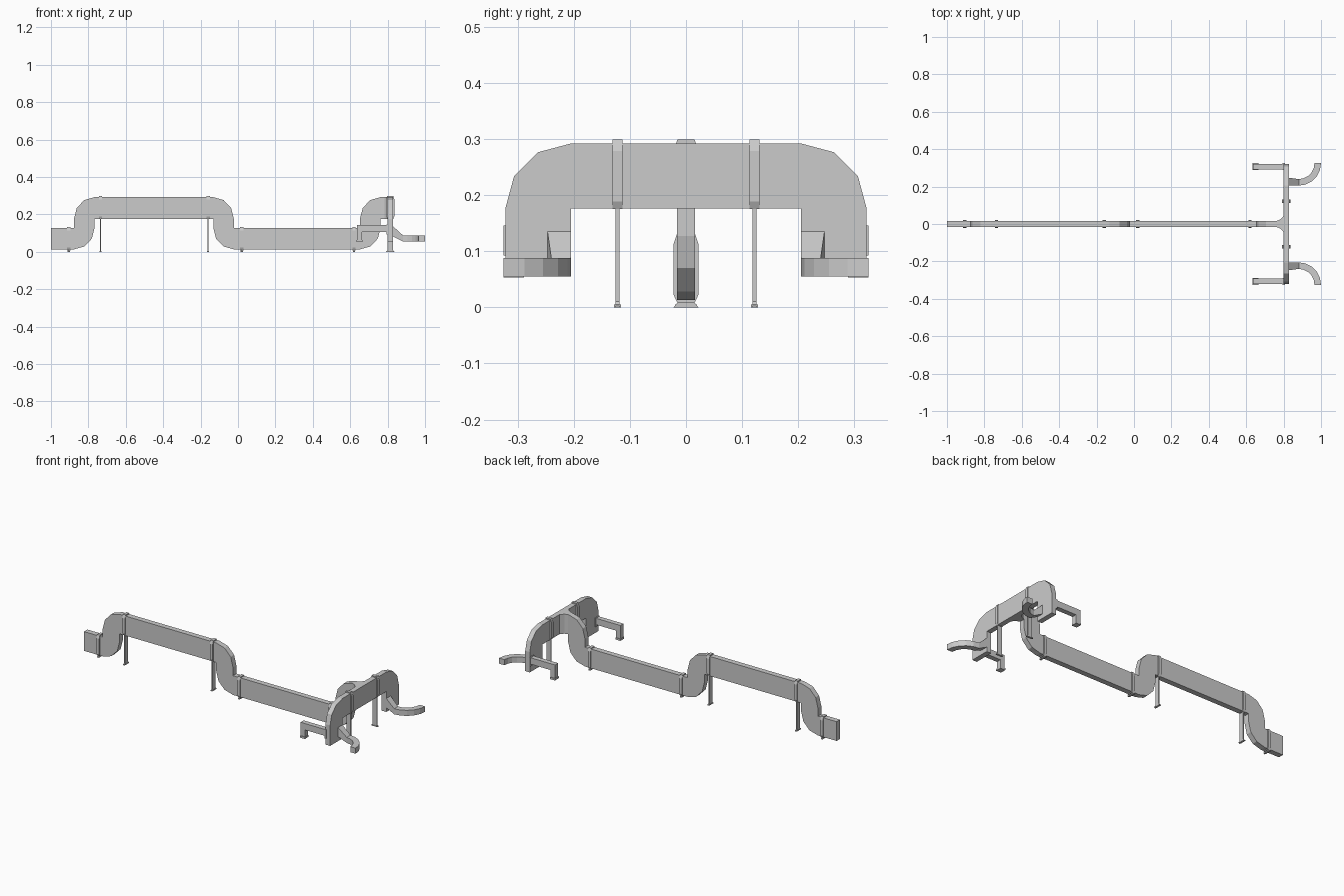
import bpy, bmesh, math

if "Cube" in bpy.data.objects:
    bpy.data.objects.remove(bpy.data.objects["Cube"])


def make(name, verts, faces):
    me = bpy.data.meshes.new(name)
    me.from_pydata(verts, [], faces)
    bm = bmesh.new()
    bm.from_mesh(me)
    bmesh.ops.recalc_face_normals(bm, faces=bm.faces)
    bm.to_mesh(me)
    bm.free()
    ob = bpy.data.objects.new(name, me)
    bpy.context.collection.objects.link(ob)
    return ob


def loft(name, a, b):
    n = len(a)
    faces = [tuple(range(n)), tuple(range(n, 2 * n))]
    faces += [(i, (i + 1) % n, n + (i + 1) % n, n + i) for i in range(n)]
    return make(name, a + b, faces)


def prism(name, pts, axis, lo, hi):
    """Extrude a 2D profile along one axis, remaining axes in x, y, z order."""
    def place(p, d):
        q = list(p)
        q.insert(axis, d)
        return tuple(q)
    return loft(name, [place(p, lo) for p in pts], [place(p, hi) for p in pts])


def box(name, x0, x1, y0, y1, z0, z1):
    return prism(name, [(x0, y0), (x1, y0), (x1, y1), (x0, y1)], 2, z0, z1)


def arc(cx, cz, rx, rz, a0, a1, n=3):
    out = []
    for i in range(n + 1):
        a = math.radians(a0 + (a1 - a0) * i / n)
        out.append((cx + rx * math.cos(a), cz + rz * math.sin(a)))
    return out


LO, LT, HB, HT = 0.013, 0.127, 0.176, 0.292   # low and high duct levels
W = 0.016
R = 0.11

# Straight runs of the main duct
for name, x0, x1, z0, z1 in (("duct_inlet", -1, -0.877, LO, LT),
                             ("duct_high_run", -0.768, -0.132, HB, HT),
                             ("duct_low_run", -0.022, 0.652, LO, LT),
                             ("duct_junction", 0.762, 0.802, HB, HT)):
    box(name, x0, x1, -W, W, z0, z1)

# Offset bends: square inside corners, faceted outside corners
for name, x, d in (("bend_left", -0.877, 1), ("bend_middle", -0.022, -1), ("bend_right", 0.652, 1)):
    xe = x + d * R
    pts = [(x, LT)] + arc(x, LT, d * R, LT - LO, -90, 0) + [(xe, HB)]
    pts += arc(xe, HB, d * R, HT - HB, 90, 180)
    prism(name, pts, 1, -W, W)

# Tee flare where the main duct meets the cross duct
prism("tee_flare", [(0.762, -W), (0.782, -0.024), (0.802, -0.046),
                    (0.802, 0.046), (0.782, 0.024), (0.762, W)], 2, HB, HT)

# Cross duct with faceted shoulders and drops
inner, drop = 0.205, 0.055
right = arc(inner, HB, 0.117, HT - HB, 90, 0) + [(0.322, drop), (inner, drop), (inner, HB)]
left = [(-y, z) for y, z in reversed(right)]
prism("cross_duct", right + left, 0, 0.800, 0.830)

for s, side in ((1, "back"), (-1, "front")):
    # Side duct heading backwards along x with a downturned end
    prism(side + "_branch_duct", [(0.635, 0.055), (0.664, 0.055), (0.664, 0.105), (0.802, 0.105),
                                  (0.802, 0.143), (0.635, 0.143)], 1, s * 0.292, s * 0.321)
    box(side + "_branch_mouth", 0.633, 0.666, s * 0.289, s * 0.325, 0.053, 0.064)
    box(side + "_branch_collar", 0.795, 0.806, s * 0.288, s * 0.325, 0.092, 0.146)
    # Sloped reducer into the curved outlet
    a = [(0.828, s * y, z) for y, z in ((0.205, 0.082), (0.247, 0.082), (0.247, 0.137), (0.205, 0.137))]
    b = [(0.882, s * y, z) for y, z in ((0.205, 0.055), (0.240, 0.055), (0.240, 0.088), (0.205, 0.088))]
    loft(side + "_outlet_reducer", a, b)
    # Curved outlet
    outer = arc(0.88, 0.325, 0.12, 0.12, -90, 0, 5)
    inside = arc(0.88, 0.325, 0.085, 0.085, 0, -90, 5)
    prism(side + "_outlet_elbow", [(x, s * y) for x, y in outer + inside], 2, 0.055, 0.088)


def support(name, x, y, z0, z1, along):
    """Chamfered clamp around the duct, with leg and flared foot to the floor."""
    c = x if along == 0 else y
    m = y if along == 0 else x
    zm, k = (z0 + z1) / 2, (z1 - z0) / 2
    oct_pts = [(m + u * 0.022, zm + v) for u, v in ((0.7, -k), (1, -k + 0.014), (1, k - 0.02), (0.7, k),
                                                  (-0.7, k), (-1, k - 0.02), (-1, -k + 0.014), (-0.7, -k))]
    prism(name + "_clamp", oct_pts, along, c - 0.009, c + 0.009)
    w = 0.014
    prism(name + "_leg", [(m - 0.022, 0), (m + 0.022, 0), (m + w, 0.01), (m + w, z0 + 0.004),
                          (m - w, z0 + 0.004), (m - w, 0.01)], along, c - 0.0035, c + 0.0035)
    # Small floor pad
    a, b = (0.006, 0.02) if along == 0 else (0.02, 0.006)
    box(name + "_foot", x - a, x + a, y - b, y + b, 0, 0.005)


for i, x in enumerate((-0.735, -0.16)):
    support("high_support_%d" % (i + 1), x, 0, 0.175, 0.299, 0)
for i, x in enumerate((-0.905, 0.02, 0.62)):
    support("low_support_%d" % (i + 1), x, 0, 0.008, 0.133, 0)
for i, y in enumerate((-0.122, 0.122)):
    support("cross_support_%d" % (i + 1), 0.814, y, 0.175, 0.299, 1)
